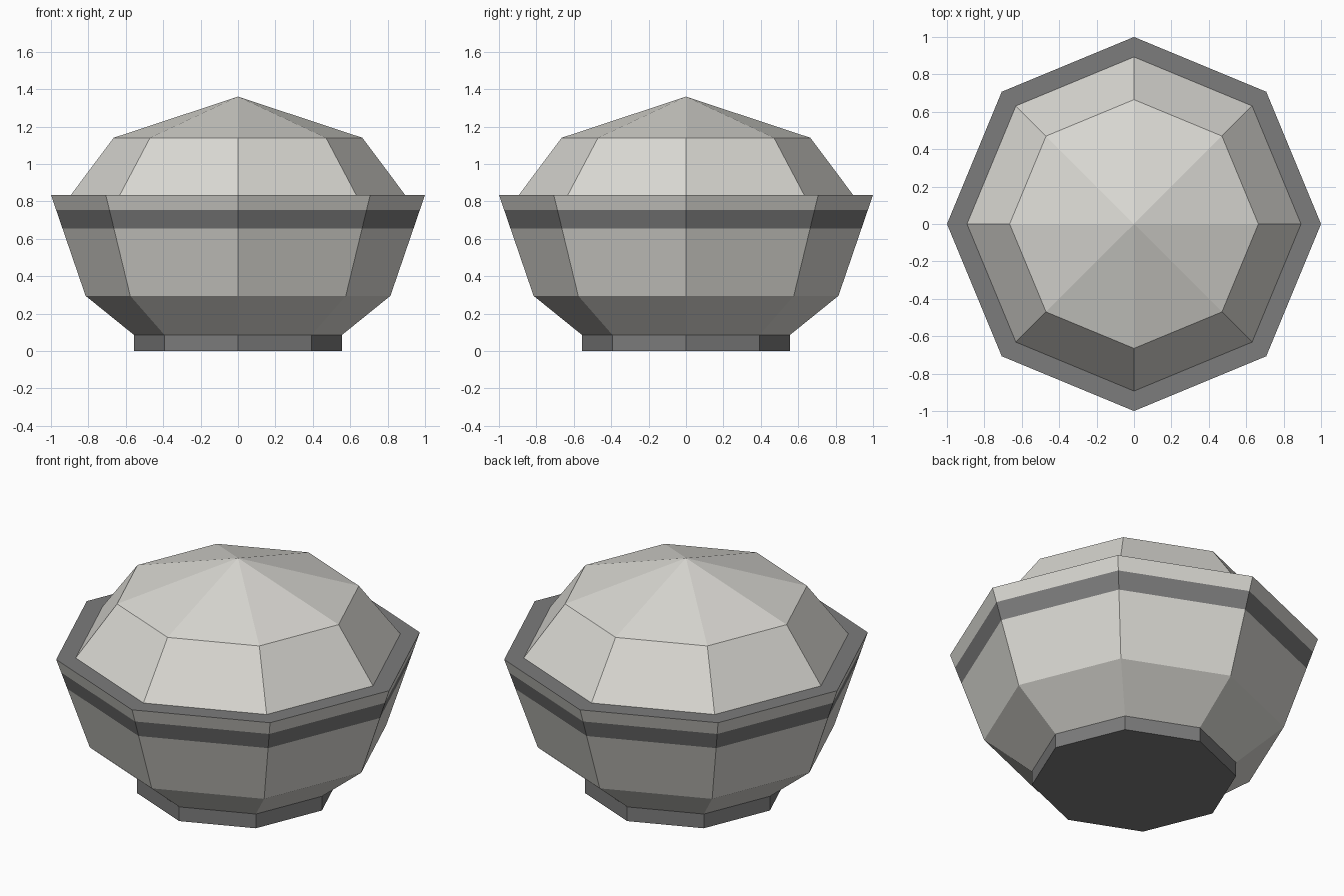
import bpy, bmesh, math

if "Cube" in bpy.data.objects:
    bpy.data.objects.remove(bpy.data.objects["Cube"])

SIDES = 8


def material(name, color):
    m = bpy.data.materials.new(name)
    m.diffuse_color = (*color, 1.0)
    m.use_nodes = True
    m.node_tree.nodes["Principled BSDF"].inputs["Base Color"].default_value = m.diffuse_color
    return m


PALE = material("warm white", (0.70, 0.69, 0.65))
DARK = material("mid grey", (0.20, 0.20, 0.20))


def lathe(name, profile, mats):
    """Spin (radius, z) points into an octagonal shell; mats gives one index per band."""
    bm = bmesh.new()
    rings = []
    for r, z in profile:
        if r == 0:
            rings.append([bm.verts.new((0, 0, z))] * SIDES)
        else:
            rings.append([bm.verts.new((r * math.cos(math.tau * i / SIDES),
                                        r * math.sin(math.tau * i / SIDES), z))
                          for i in range(SIDES)])
    for low, high, mat in zip(rings, rings[1:], mats):
        for i in range(SIDES):
            j = (i + 1) % SIDES
            corners = list(dict.fromkeys((low[i], low[j], high[j], high[i])))
            bm.faces.new(corners).material_index = mat
    mesh = bpy.data.meshes.new(name)
    bm.to_mesh(mesh)
    bm.free()
    mesh.materials.append(PALE)
    mesh.materials.append(DARK)
    obj = bpy.data.objects.new(name, mesh)
    bpy.context.collection.objects.link(obj)
    return obj


def wall(z):
    """Radius of the sloping upper bowl wall at height z."""
    return 0.815 + (1.0 - 0.815) * (z - 0.295) / (0.835 - 0.295)


# Foot: dark base with closed underside
lathe("foot", [(0, 0), (0.555, 0), (0.555, 0.085)], [1, 1])

# Bowl: pale body, dark painted stripe, dark flat rim
lathe("bowl", [(0.555, 0.085), (0.815, 0.295), (wall(0.655), 0.655),
               (wall(0.755), 0.755), (1.0, 0.835), (0.893, 0.835)],
      [0, 0, 1, 0, 1])

# Rice: faceted heap filling the bowl
lathe("rice_heap", [(0.893, 0.835), (0.665, 1.14), (0, 1.36)], [0, 0])
